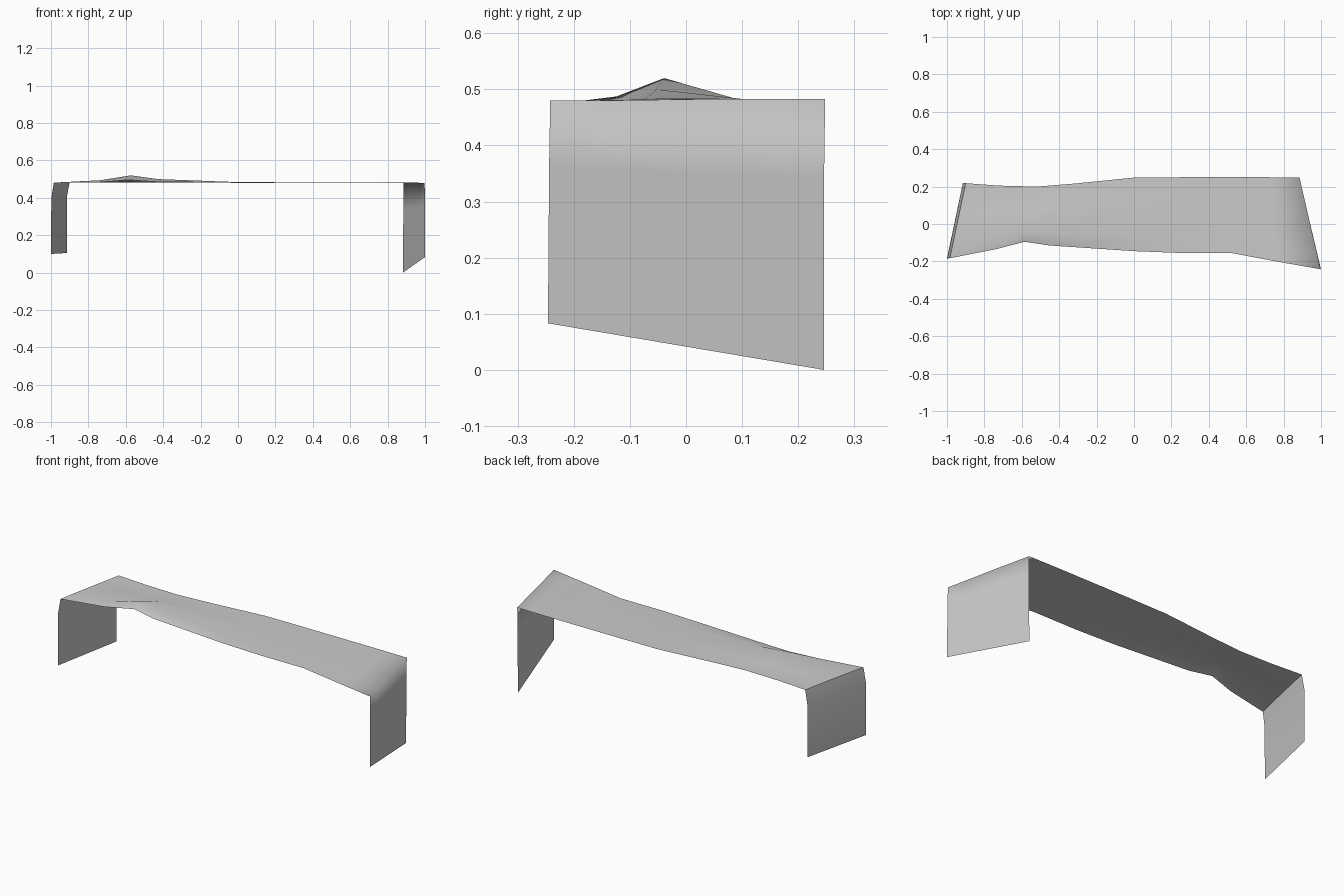
import bpy
import bmesh
from mathutils import Vector

cube = bpy.data.objects.get("Cube")
if cube:
    bpy.data.objects.remove(cube, do_unlink=True)

grey = bpy.data.materials.new("light grey")
grey.use_nodes = True
grey.diffuse_color = (0.6, 0.6, 0.6, 1)
grey.node_tree.nodes["Principled BSDF"].inputs["Base Color"].default_value = (0.6, 0.6, 0.6, 1)

TOP = 0.48
ACROSS = (0, 0.19, 0.62, 1)   # rows from front edge to back edge

# Deck stations: front edge x, y; back edge x, y; crest height; front lift
STATIONS = [
    (-0.985, -0.183, -0.9, 0.218, 0.002, 0),
    (-0.74, -0.135, -0.72, 0.205, 0.014, 0.003),
    (-0.585, -0.095, -0.52, 0.2, 0.04, 0.016),
    (-0.45, -0.115, -0.33, 0.215, 0.02, 0.006),
    (0, -0.145, 0, 0.248, 0.004, 0),
    (0.25, -0.155, 0.25, 0.25, 0.002, 0),
    (0.52, -0.155, 0.5, 0.25, 0.002, 0),
    (0.76, -0.2, 0.72, 0.25, 0.001, 0),
    (0.998, -0.242, 0.885, 0.248, 0, 0),
]


def line(front, back, lifts=(0, 0, 0, 0)):
    a, b = Vector(front), Vector(back)
    return [a.lerp(b, t) + Vector((0, 0, h)) for t, h in zip(ACROSS, lifts)]


# Left leg, with a small lean below the deck
rows = [line((-1, -0.185, 0.1), (-0.915, 0.22, 0.105)),
        line((-0.998, -0.185, 0.4), (-0.915, 0.22, 0.405))]
# Deck with a low crest at the waist
for fx, fy, bx, by, crest, lift in STATIONS:
    rows.append(line((fx, fy, TOP), (bx, by, TOP), (lift, crest, 0.003, 0.003)))
# Right leg, with a slanted foot
rows.append(line((1, -0.244, 0.36), (0.884, 0.246, 0.34)))
rows.append(line((1, -0.246, 0.083), (0.882, 0.246, 0)))

bm = bmesh.new()
grid = [[bm.verts.new(p) for p in row] for row in rows]
for r, s in zip(grid, grid[1:]):
    for i in range(len(ACROSS) - 1):
        bm.faces.new((r[i], s[i], s[i + 1], r[i + 1])).smooth = True

# Crisp fold over the left leg
for a, b in zip(grid[2], grid[2][1:]):
    bm.edges.get((a, b)).smooth = False

mesh = bpy.data.meshes.new("bench_sheet")
bm.to_mesh(mesh)
bm.free()
mesh.materials.append(grey)
bench = bpy.data.objects.new("bench_sheet", mesh)
bpy.context.collection.objects.link(bench)
